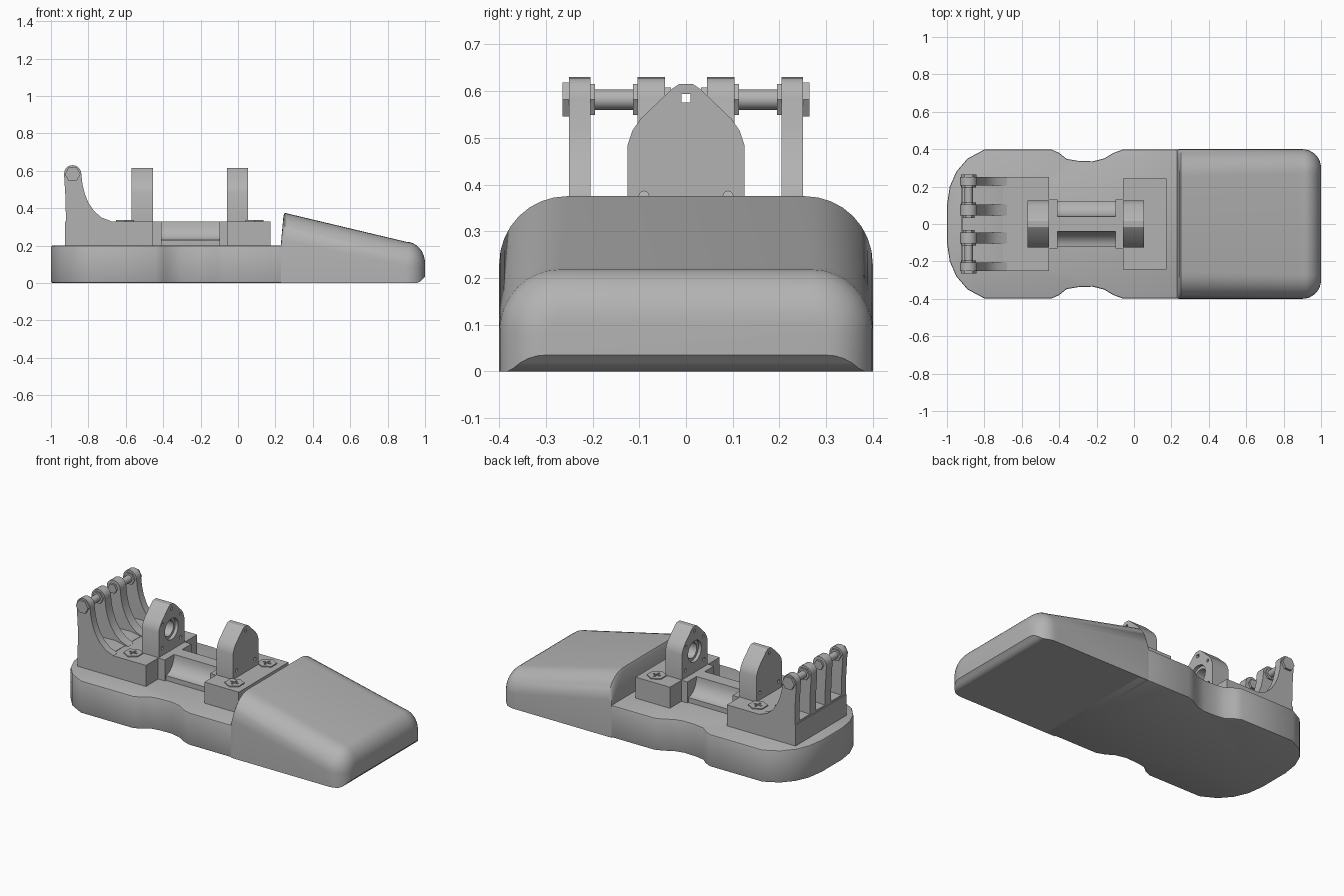
import bpy, bmesh
from math import sin, cos, pi, radians

if "Cube" in bpy.data.objects:
    bpy.data.objects.remove(bpy.data.objects["Cube"], do_unlink=True)

gray = bpy.data.materials.new("machined gray")
gray.use_nodes = True
gray.diffuse_color = (0.45, 0.45, 0.45, 1)
gray.node_tree.nodes["Principled BSDF"].inputs["Base Color"].default_value = (0.45, 0.45, 0.45, 1)


def activate(ob):
    bpy.ops.object.select_all(action='DESELECT')
    ob.select_set(True)
    bpy.context.view_layer.objects.active = ob


def loft(name, rings):
    """Skin a list of matching closed rings and cap both ends."""
    bm = bmesh.new()
    rows = [[bm.verts.new(p) for p in ring] for ring in rings]
    n = len(rows[0])
    for a, b in zip(rows, rows[1:]):
        for i in range(n):
            j = (i + 1) % n
            bm.faces.new((a[i], a[j], b[j], b[i]))
    bm.faces.new(rows[0])
    bm.faces.new(rows[-1])
    bmesh.ops.recalc_face_normals(bm, faces=bm.faces)
    me = bpy.data.meshes.new(name)
    bm.to_mesh(me)
    bm.free()
    me.materials.append(gray)
    ob = bpy.data.objects.new(name, me)
    bpy.context.collection.objects.link(ob)
    return ob


def prism(name, pts, axis, lo, hi):
    """Extrude a 2D outline along an axis."""
    place = {'x': lambda a, b, t: (t, a, b),
             'y': lambda a, b, t: (a, t, b),
             'z': lambda a, b, t: (a, b, t)}[axis]
    return loft(name, [[place(a, b, t) for a, b in pts] for t in (lo, hi)])


def box(name, x0, x1, y0, y1, z0, z1):
    return prism(name, [(x0, y0), (x1, y0), (x1, y1), (x0, y1)], 'z', z0, z1)


def disc(a, b, r, n, turn=0.0):
    return [(a + r * cos(2 * pi * i / n + turn), b + r * sin(2 * pi * i / n + turn))
            for i in range(n)]


def apply(ob, mod):
    activate(ob)
    bpy.ops.object.modifier_apply(modifier=mod.name)


def cut(ob, cutter):
    mod = ob.modifiers.new("cut", 'BOOLEAN')
    mod.operation, mod.solver, mod.object = 'DIFFERENCE', 'EXACT', cutter
    apply(ob, mod)
    bpy.data.objects.remove(cutter, do_unlink=True)


def bevel(ob, width, segments=2):
    mod = ob.modifiers.new("bevel", 'BEVEL')
    mod.width, mod.segments = width, segments
    mod.limit_method, mod.angle_limit = 'ANGLE', radians(40)
    apply(ob, mod)


def smooth(ob, angle=35):
    activate(ob)
    bpy.ops.object.shade_smooth_by_angle(angle=radians(angle))


# Base plate with rounded heel and pinched waist
side = [(-1, 0.1), (-0.985, 0.2), (-0.95, 0.28), (-0.89, 0.35), (-0.8, 0.398),
        (-0.44, 0.398), (-0.4, 0.38), (-0.36, 0.348), (-0.3, 0.338), (-0.22, 0.335),
        (-0.16, 0.35), (-0.11, 0.38), (-0.06, 0.398), (0.3, 0.398)]
base = prism("base_plate", side + [(x, -y) for x, y in reversed(side)], 'z', 0, 0.2)
bevel(base, 0.008)
smooth(base)


# Sloping pedal housing with a rounded nose
def section(x, w, top, bottom, r):
    half = [(w, bottom)]
    half += [(w - r + r * cos(a), top - r + r * sin(a))
             for a in [pi / 2 * i / 8 for i in range(9)]]
    return [(x, y, z) for y, z in half] + [(x, -y, z) for y, z in reversed(half)]


rings = [section(0.23, 0.399, 0.215, 0, 0.015), section(0.243, 0.4, 0.36, 0, 0.145),
         section(0.25, 0.4, 0.375, 0, 0.145), section(0.88, 0.4, 0.225, 0, 0.13)]
for i in range(9):
    t = pi / 2 * i / 8
    x = 0.9 + 0.1 * sin(t)
    drop = 1 - cos(t)
    low = 0.035 * max(0, (x - 0.965) / 0.035)
    rings.append(section(x, 0.4 - 0.1 * drop, 0.22 - 0.115 * drop, low, 0.03 + 0.1 * cos(t)))
smooth(loft("pedal_housing", rings), 40)

# Mounting blocks
box("rear_block", -0.925, -0.455, -0.25, 0.25, 0.195, 0.33)
box("front_block", -0.06, 0.175, -0.243, 0.243, 0.195, 0.33)

# Bridge between blocks, scooped on both sides
scoop = [(0.12, 0.195), (0.12, 0.23)]
scoop += [(0.12 - 0.08 * sin(a), 0.33 - 0.1 * cos(a))
          for a in [pi / 2 * i / 8 for i in range(1, 9)]]
smooth(prism("bridge", scoop + [(-y, z) for y, z in reversed(scoop)], 'x', -0.42, -0.09))
for name, x0, x1 in (("rear_bridge_rib", -0.457, -0.41), ("front_bridge_rib", -0.1, -0.058)):
    box(name, x0, x1, -0.13, 0.13, 0.195, 0.33)

# Bearing uprights, with bores facing each other
house = [(0.125, 0.325), (0.125, 0.485), (0.115, 0.515), (0.098, 0.54),
         (0.03, 0.605), (0.015, 0.615)]
for name, x0, x1, inner, d in (("rear_upright", -0.57, -0.455, -0.455, -1),
                               ("front_upright", -0.06, 0.053, -0.06, 1)):
    up = prism(name, house + [(-y, z) for y, z in reversed(house)], 'x', x0, x1)

    def drill(y, z, r, n, start, end, turn=0.0):
        lo, hi = sorted((inner + d * start, inner + d * end))
        cut(up, prism("drill", disc(y, z, r, n, turn), 'x', lo, hi))

    drill(0, 0.46, 0.065, 32, -0.02, 0.02)
    drill(0, 0.46, 0.048, 32, 0.01, 0.085)
    drill(0, 0.585, 0.013, 4, -0.05, 0.2, pi / 4)
    for s in (-1, 1):
        drill(s * 0.09, 0.375, 0.011, 8, -0.02, 0.2)
        drill(s * 0.085, 0.52, 0.009, 8, -0.02, 0.03)
    smooth(up, 30)

# Hinge fins
fin = [(-0.92, 0.32), (-0.922, 0.45), (-0.93, 0.58)]
fin += [(-0.884 - 0.046 * cos(a), 0.584 + 0.046 * sin(a))
        for a in [pi * i / 10 for i in range(1, 11)]]
fin += [(-0.832, 0.53), (-0.82, 0.48), (-0.8, 0.43), (-0.77, 0.385),
        (-0.73, 0.35), (-0.68, 0.331), (-0.68, 0.32)]
for side_name, s in (("left", 1), ("right", -1)):
    for part, a, b in (("outer", 0.205, 0.25), ("inner", 0.045, 0.104)):
        lo, hi = sorted((s * a, s * b))
        smooth(prism(f"{side_name}_{part}_fin", fin, 'y', lo, hi))
    # Bolt through each pair of fins, with hex head and nut
    for part, r, n, a, b in (("bolt_shaft", 0.022, 12, 0.035, 0.255),
                             ("bolt_head", 0.042, 6, 0.25, 0.264),
                             ("bolt_collar", 0.038, 6, 0.195, 0.206),
                             ("bolt_washer", 0.038, 6, 0.104, 0.114),
                             ("bolt_nut", 0.03, 6, 0.032, 0.046)):
        lo, hi = sorted((s * a, s * b))
        smooth(prism(f"{side_name}_{part}", disc(-0.884, 0.582, r, n), 'y', lo, hi))

# Curved webs filling the foot of each slot between fins
web = [(-0.92, 0.32), (-0.92, 0.34), (-0.77, 0.345), (-0.7, 0.332), (-0.7, 0.32)]
for name, lo, hi in (("middle_web", -0.046, 0.046), ("left_web", 0.103, 0.206),
                     ("right_web", -0.206, -0.103)):
    smooth(prism(name, web, 'y', lo, hi))

# Cross-slotted hex screws
for where, x in (("rear", -0.605), ("front", 0.088)):
    for side_name, y in (("left", 0.16), ("right", -0.16)):
        screw = prism(f"{where}_{side_name}_screw", disc(x, y, 0.055, 6, pi / 6), 'z', 0.325, 0.336)
        cut(screw, box("slot", x - 0.026, x + 0.026, y - 0.005, y + 0.005, 0.331, 0.35))
        cut(screw, box("slot", x - 0.005, x + 0.005, y - 0.026, y + 0.026, 0.331, 0.35))
